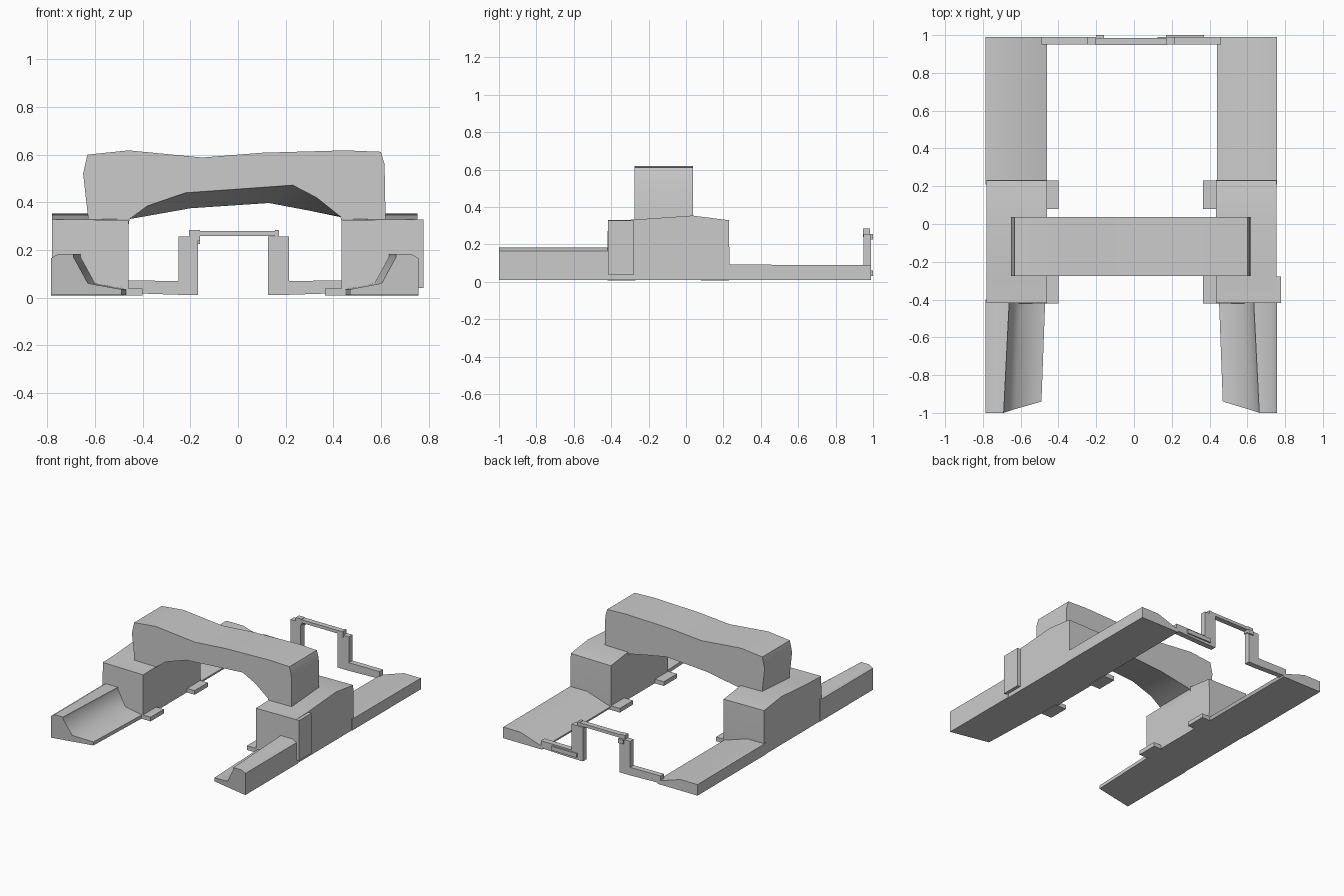
import bpy, bmesh, math

if "Cube" in bpy.data.objects:
    bpy.data.objects.remove(bpy.data.objects["Cube"])


def loft(name, rings, angle=40):
    """Closed solid skinned through rings of equal point count."""
    bm = bmesh.new()
    vs = [[bm.verts.new(p) for p in r] for r in rings]
    n = len(rings[0])
    for a, b in zip(vs, vs[1:]):
        for i in range(n):
            j = (i + 1) % n
            bm.faces.new((a[i], a[j], b[j], b[i]))
    bm.faces.new(vs[0])
    bm.faces.new(vs[-1])
    bmesh.ops.recalc_face_normals(bm, faces=bm.faces)
    me = bpy.data.meshes.new(name)
    bm.to_mesh(me)
    bm.free()
    ob = bpy.data.objects.new(name, me)
    bpy.context.collection.objects.link(ob)
    bpy.ops.object.select_all(action='DESELECT')
    ob.select_set(True)
    bpy.context.view_layer.objects.active = ob
    bpy.ops.object.shade_smooth_by_angle(angle=math.radians(angle))
    return ob


def box(name, x0, x1, y0, y1, z0, z1):
    ring = [(x0, y0), (x1, y0), (x1, y1), (x0, y1)]
    return loft(name, [[(x, y, z) for x, y in ring] for z in (z0, z1)])


# Each side: direction, inner and outer edge of rails, inner edge of block
for label, s, inner, outer, blk in (("left", -1, .47, .785, .46),
                                    ("right", 1, .45, .758, .435)):
    # Front rail: tall outer ridge, low inner flange, chamfered nose
    ridge = outer - .125
    prof = [(inner, .01), (outer, .01), (outer, .165), (outer - .03, .183),
            (ridge, .183), (ridge + .0, .17), (ridge - .06, .06), (inner, .035)]
    back = [(s * x, -.40, z) for x, z in prof]
    nose_y = [-.94, -1, -1, -1, -1, -1, -.98, -.94]
    nose = [(s * (x + (.03 if 4 <= i <= 6 else .02 if i in (0, 7) else 0)), y, z)
            for i, ((x, z), y) in enumerate(zip(prof, nose_y))]
    loft(label + "_front_rail", [nose, back], 55)

    # Rear rail: low wedge section sloping to the inside
    prof = [(inner, .01), (outer, .01), (outer, .092), (outer - .135, .092),
            (inner - .01, .03)]
    loft(label + "_rear_rail", [[(s * x, .21, z) for x, z in prof],
                                [(s * x, .99, z * .97) for x, z in prof]], 25)

    # Support block with gently sloping top
    prof = [(-.42, .01), (.228, .01), (.232, .10), (.23, .325), (.035, .35),
            (-.28, .328), (-.418, .325)]
    loft(label + "_support_block",
         [[(s * blk, y, z) for y, z in prof],
          [(s * (outer - .004), y, z + (.004 if z > .2 else 0)) for y, z in prof]])

    # Ground tabs on the inside of the block
    tab = .40 if s < 0 else .365
    for part, y0, y1 in (("front", -.42, -.27), ("rear", .08, .23)):
        xs = sorted((s * tab, s * (blk + .02)))
        box(label + "_" + part + "_tab", *xs, y0, y1, .008, .038)

# Plate on the outside of the right block
box("right_side_plate", .72, .778, -.418, -.277, .04, .328)

# Arched crossbeam, lower at the rear of its underside
top = [(-.625, .30), (-.65, .52), (-.632, .60), (-.46, .618), (-.15, .588),
       (.10, .608), (.45, .618), (.60, .612), (.615, .56), (.62, .30)]
front_under = [(.44, .30), (.43, .34), (.33, .42), (.23, .472),
               (-.22, .44), (-.38, .385), (-.455, .33), (-.46, .30)]
rear_under = [(.44, .30), (.43, .338), (.30, .365), (.13, .397),
              (-.20, .375), (-.34, .35), (-.455, .33), (-.46, .30)]
loft("crossbeam", [[(x, -.275, z) for x, z in top + front_under],
                   [(x, .037, z) for x, z in top + rear_under]], 50)

# Stepped hoop bar joining the rear ends of the rails
for label, x0, x1, foot in (("left", -.25, -.167, -.49), ("right", .125, .215, .46)):
    box(label + "_hoop_post", x0, x1, .95, .99, .012, .256)
    near = x0 if foot < 0 else x1
    loft(label + "_hoop_foot",
         [[(near, .95, .012), (near, .99, .012), (near, .99, .07), (near, .95, .07)],
          [(foot, .95, .02), (foot, .99, .02), (foot, .99, .072), (foot, .95, .072)]])
box("hoop_top_bar", -.19, .165, .947, .985, .258, .28)
box("left_hoop_cap", -.205, -.16, .947, .985, .24, .284)
box("right_hoop_cap", .155, .172, .947, .985, .24, .284)
for label, x0, x1 in (("left", -.20, -.16), ("right", .17, .37)):
    box(label + "_hoop_clip", x0, x1, .985, 1.0, .225 if x0 < 0 else .03,
        .255 if x0 < 0 else .06)
